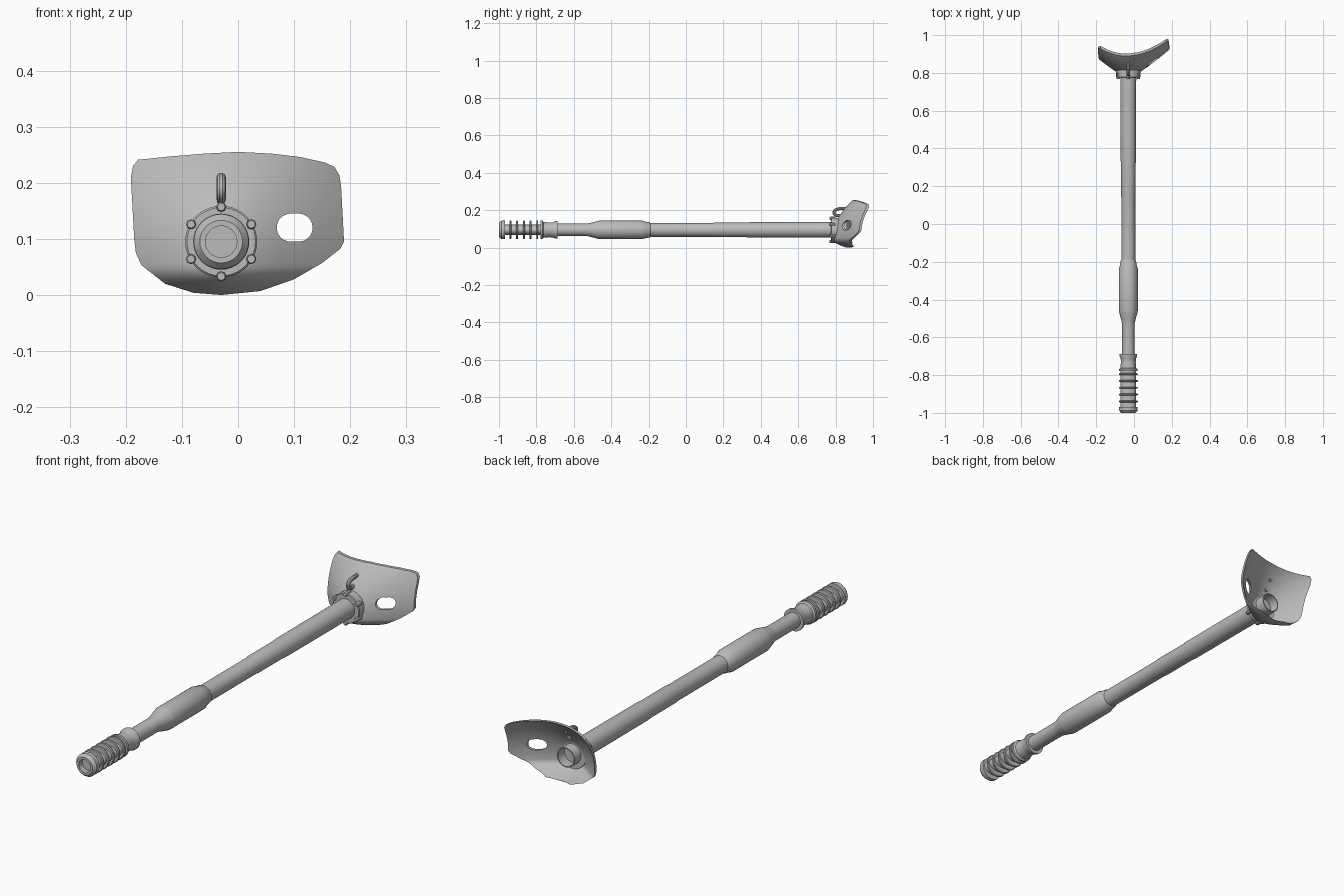
import bpy, bmesh, math
from mathutils import Vector

if "Cube" in bpy.data.objects:
    bpy.data.objects.remove(bpy.data.objects["Cube"])

AX, AZ = -0.03, 0.095            # barrel axis
grey = bpy.data.materials.new("steel_grey")
grey.diffuse_color = (0.5, 0.5, 0.5, 1)
grey.use_nodes = True
grey.node_tree.nodes["Principled BSDF"].inputs["Base Color"].default_value = grey.diffuse_color


def activate(ob):
    bpy.ops.object.select_all(action='DESELECT')
    ob.select_set(True)
    bpy.context.view_layer.objects.active = ob


def finish(name, bm, smooth=True):
    bm.normal_update()
    me = bpy.data.meshes.new(name)
    bm.to_mesh(me)
    bm.free()
    me.materials.append(grey)
    ob = bpy.data.objects.new(name, me)
    bpy.context.collection.objects.link(ob)
    if smooth:
        activate(ob)
        bpy.ops.object.shade_smooth_by_angle(angle=math.radians(35))
    return ob


def lathe(name, profile, n=32, cx=AX, cz=AZ, zs=1.0):
    """Turn (radius, y) points around an axis along y."""
    bm = bmesh.new()
    rings = []
    for r, y in profile:
        if r == 0:
            rings.append([bm.verts.new((cx, y, cz))] * n)
        else:
            rings.append([bm.verts.new((cx + r * math.cos(2 * math.pi * i / n), y,
                                        cz + zs * r * math.sin(2 * math.pi * i / n)))
                          for i in range(n)])
    for a, b in zip(rings, rings[1:]):
        for i in range(n):
            j = (i + 1) % n
            vs = list(dict.fromkeys((a[i], a[j], b[j], b[i])))
            if len(vs) > 2:
                bm.faces.new(vs)
    bmesh.ops.recalc_face_normals(bm, faces=bm.faces)
    return finish(name, bm)


def prism(name, outline, y0, y1):
    """Extrude an (x, z) outline along y."""
    bm = bmesh.new()
    f = bm.faces.new([bm.verts.new((x, y0, z)) for x, z in outline])
    ext = bmesh.ops.extrude_face_region(bm, geom=[f])['geom']
    bmesh.ops.translate(bm, vec=(0, y1 - y0, 0),
                        verts=[v for v in ext if isinstance(v, bmesh.types.BMVert)])
    bmesh.ops.recalc_face_normals(bm, faces=bm.faces)
    return finish(name, bm, False)


# barrel: thin front tube, thick sleeve, long rear tube with open end
lathe("barrel", [(0, -0.72), (0.033, -0.72), (0.033, -0.53), (0.036, -0.515),
                 (0.048, -0.47), (0.05, -0.46), (0.05, -0.235), (0.046, -0.225),
                 (0.041, -0.195), (0.037, -0.19), (0.037, 0.14), (0.039, 0.15),
                 (0.039, 0.32), (0.041, 0.34), (0.042, 0.80), (0.042, 0.86),
                 (0.038, 0.86), (0.038, 0.80), (0, 0.80)])

# muzzle: flattened core, thin cooling rings, bored tip, flared collar
lathe("muzzle_core", [(0, -0.97), (0.041, -0.97), (0.041, -0.77), (0, -0.77)], zs=0.68)
for k in range(5):
    y = -0.795 - 0.036 * k
    lathe("muzzle_ring", [(0, y - 0.005), (0.047, y - 0.005), (0.05, y - 0.002),
                          (0.05, y + 0.002), (0.047, y + 0.005), (0, y + 0.005)])
lathe("muzzle_tip", [(0, -0.975), (0.028, -0.975), (0.028, -1.0), (0.038, -1.0),
                     (0.049, -0.987), (0.049, -0.968), (0, -0.968)])
lathe("muzzle_collar", [(0, -0.778), (0.049, -0.778), (0.049, -0.768), (0.042, -0.762),
                        (0.039, -0.73), (0.041, -0.71), (0.047, -0.698),
                        (0.047, -0.688), (0, -0.688)])

# flange and its ring of bolts
lathe("flange", [(0, 0.776), (0.061, 0.776), (0.064, 0.779), (0.064, 0.815), (0, 0.815)], 40)
for k in range(6):
    a = math.radians(30 + 60 * k)
    x, z = AX + 0.062 * math.cos(a), AZ + 0.062 * math.sin(a)
    lathe("flange_bolt", [(0, 0.768), (0.007, 0.768), (0.009, 0.771),
                          (0.009, 0.80), (0, 0.80)], 8, x, z)


# curved rear shield: swept surface thickened and trimmed to its outline
def shield_y(x, z):
    d = x - AX
    t = min(max((z - 0.04) / 0.2, 0), 1)
    low = 0.85 * (math.sqrt(d * d + 0.0025) - 0.05)
    side = (1 - t) * low + t * 2.4 * d * d
    return 0.78 + 2.4 * (z - 0.04) ** 2 + 30 * max(0, 0.05 - z) ** 2 + side


bm = bmesh.new()
NX, NZ = 48, 40
g = []
for j in range(NZ + 1):
    z = -0.006 + 0.272 * j / NZ
    g.append([bm.verts.new((x, shield_y(x, z), z))
              for x in (-0.21 + 0.42 * i / NX for i in range(NX + 1))])
for j in range(NZ):
    for i in range(NX):
        bm.faces.new((g[j][i], g[j][i + 1], g[j + 1][i + 1], g[j + 1][i]))
shield = finish("shield", bm, False)
outline = [(-0.185, 0.1), (-0.182, 0.075), (-0.172, 0.053), (-0.13, 0.02), (-0.08, 0.004),
           (-0.03, 0.0), (0.04, 0.007), (0.1, 0.028), (0.15, 0.057), (0.182, 0.082),
           (0.189, 0.095), (0.184, 0.19), (0.181, 0.213), (0.172, 0.228), (0.155, 0.236),
           (0.11, 0.246), (0.06, 0.252), (0, 0.255), (-0.06, 0.252), (-0.12, 0.247),
           (-0.178, 0.241), (-0.187, 0.23), (-0.191, 0.21)]
trim = prism("shield_trim", outline, 0.5, 1.3)
slot = [(0.101 + (0.007 if math.cos(a) > 0 else -0.007) + 0.025 * math.cos(a),
         0.12 + 0.025 * math.sin(a))
        for a in (2 * math.pi * (k + 0.5) / 28 for k in range(28))]
sight = prism("sight_cutter", slot, 0.5, 1.3)
m = shield.modifiers.new("thickness", 'SOLIDIFY')
m.thickness = 0.009
m.offset = -1
for cutter, op in ((trim, 'INTERSECT'), (sight, 'DIFFERENCE')):
    m = shield.modifiers.new("cut", 'BOOLEAN')
    m.object, m.operation, m.solver = cutter, op, 'EXACT'
activate(shield)
for name in [m.name for m in shield.modifiers]:
    bpy.ops.object.modifier_apply(modifier=name)
bpy.ops.object.shade_smooth_by_angle(angle=math.radians(35))
for cutter in (trim, sight):
    bpy.data.objects.remove(cutter)

# hook above the flange, a bent rod
cu = bpy.data.curves.new("hook_path", 'CURVE')
cu.dimensions = '3D'
cu.bevel_depth, cu.bevel_resolution, cu.use_fill_caps = 0.0085, 3, True
sp = cu.splines.new('BEZIER')
pts = [(0.835, 0.172), (0.802, 0.174), (0.791, 0.19), (0.805, 0.204), (0.86, 0.209)]
sp.bezier_points.add(len(pts) - 1)
for p, (y, z) in zip(sp.bezier_points, pts):
    p.co = Vector((AX, y, z))
    p.handle_left_type = p.handle_right_type = 'AUTO'
cu.materials.append(grey)
hook = bpy.data.objects.new("hook", cu)
bpy.context.collection.objects.link(hook)
activate(hook)
bpy.ops.object.convert(target='MESH')
bpy.ops.object.shade_smooth_by_angle(angle=math.radians(35))
